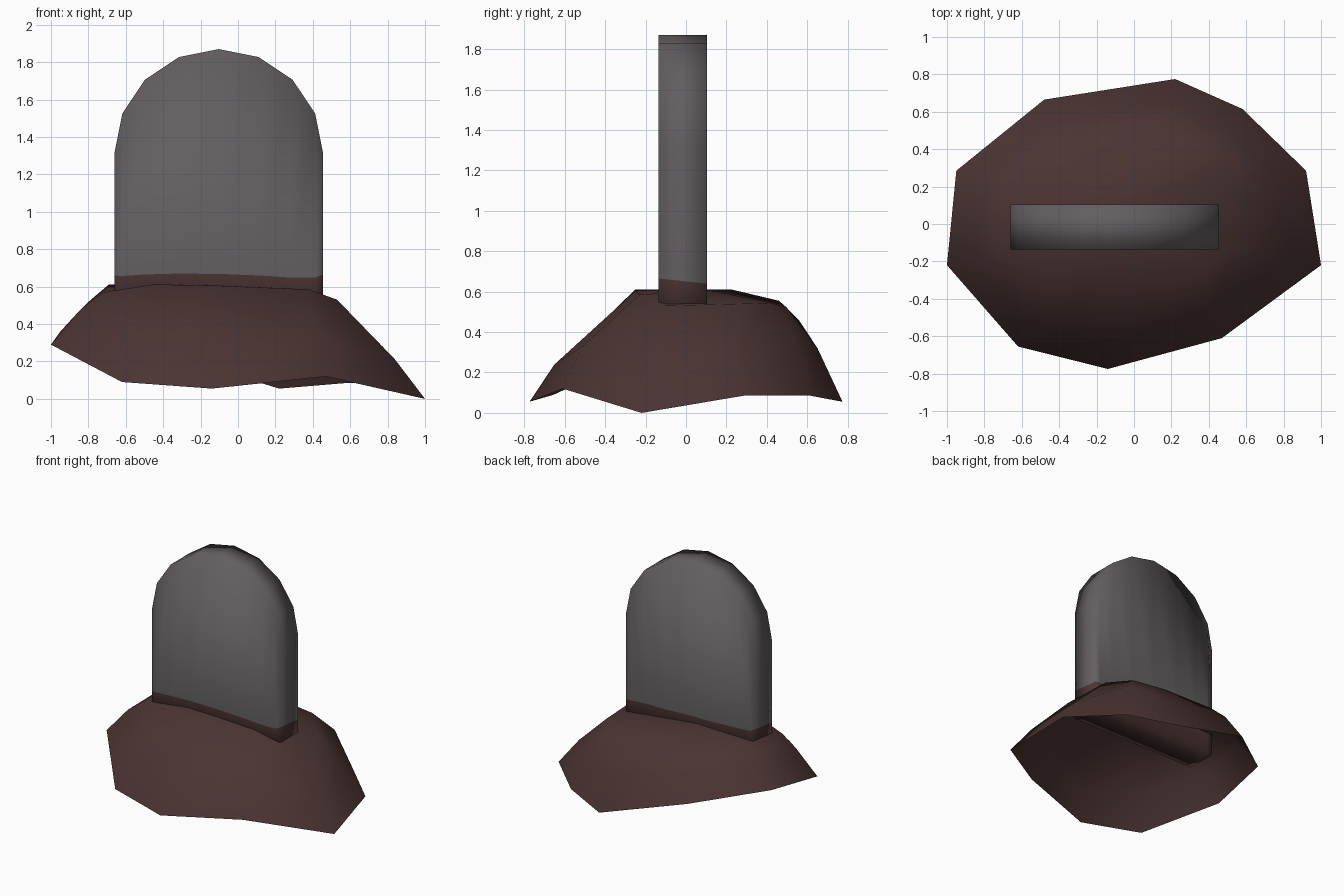
import bpy, bmesh, math

if "Cube" in bpy.data.objects:
    bpy.data.objects.remove(bpy.data.objects["Cube"])


def material(name, rgb):
    m = bpy.data.materials.new(name)
    m.diffuse_color = (*rgb, 1)
    m.use_nodes = True
    m.node_tree.nodes["Principled BSDF"].inputs["Base Color"].default_value = m.diffuse_color
    return m


STONE = material("grey_stone", (0.125, 0.113, 0.119))
DIRT = material("brown_dirt", (0.069, 0.034, 0.033))


def finish(name, bm, mats, recalc=False):
    if recalc:
        bmesh.ops.recalc_face_normals(bm, faces=bm.faces)
    for f in bm.faces:
        f.smooth = True
    me = bpy.data.meshes.new(name)
    bm.to_mesh(me)
    bm.free()
    for m in mats:
        me.materials.append(m)
    ob = bpy.data.objects.new(name, me)
    bpy.context.collection.objects.link(ob)
    return ob


# Earth mound: open ten-sided shell made of rim, shoulder and crest rings
rim = [(-1, -.22, .29), (-.62, -.655, .09), (-.14, -.775, .055), (.47, -.61, .12),
       (1, -.22, 0), (.92, .285, .085), (.58, .615, .085), (.22, .775, .055),
       (-.48, .665, .27), (-.95, .285, .36)]
shoulder_z = [.48, .32, .24, .33, .21, .28, .41, .32, .46, .52]
shoulder = [(x * .84, y * .84, z) for (x, y, _), z in zip(rim, shoulder_z)]
crest = [(-.72, -.18, .57), (-.45, -.25, .612), (-.1, -.25, .605), (.38, -.23, .585),
         (.53, -.12, .53), (.5, .27, .54), (.36, .42, .545), (.12, .5, .52),
         (-.35, .46, .555), (-.69, .22, .612)]

bm = bmesh.new()
rings = [[bm.verts.new(p) for p in ring] for ring in (rim, shoulder, crest)]
n = len(rim)
for low, high in zip(rings, rings[1:]):
    for i in range(n):
        j = (i + 1) % n
        bm.faces.new((low[i], low[j], high[j], high[i]))
peak = bm.verts.new((-.15, .1, .61))
for i in range(n):
    bm.faces.new((rings[2][i], rings[2][(i + 1) % n], peak))
finish("earth_mound", bm, [DIRT])

# Headstone: round-topped slab in vertical strips, with an uneven dirt line at its foot
CX, R, SPRING, FOOT = -.103, .558, 1.312, .43
front_dirt = [.66, .657, .665, .67, .668, .66, .648, .648, .665]
back_dirt = [.69, .675, .67, .66, .66, .65, .65, .64, .64]

bm = bmesh.new()


def slab_side(y, dirt):
    cols = []
    for i, d in enumerate(dirt):
        a = math.pi * (1 - i / 8)
        x, top = CX + R * math.cos(a), SPRING + R * math.sin(a)
        cols.append([bm.verts.new((x, y, z)) for z in (FOOT, d, top)])
    return cols


front, back = slab_side(-.135, front_dirt), slab_side(.105, back_dirt)


def quad(a, b, c, d, mat):
    bm.faces.new((a, b, c, d)).material_index = mat


for i in range(8):
    for side in (front, back):
        p, q = side[i], side[i + 1]
        quad(p[0], q[0], q[1], p[1], 1)
        quad(p[1], q[1], q[2], p[2], 0)
    for k, mat in ((0, 1), (2, 0)):          # underside and arch
        quad(front[i][k], front[i + 1][k], back[i + 1][k], back[i][k], mat)
for i in (0, 8):                             # straight edges
    for k, mat in ((0, 1), (1, 0)):
        quad(front[i][k], back[i][k], back[i][k + 1], front[i][k + 1], mat)
finish("headstone", bm, [STONE, DIRT], recalc=True)
